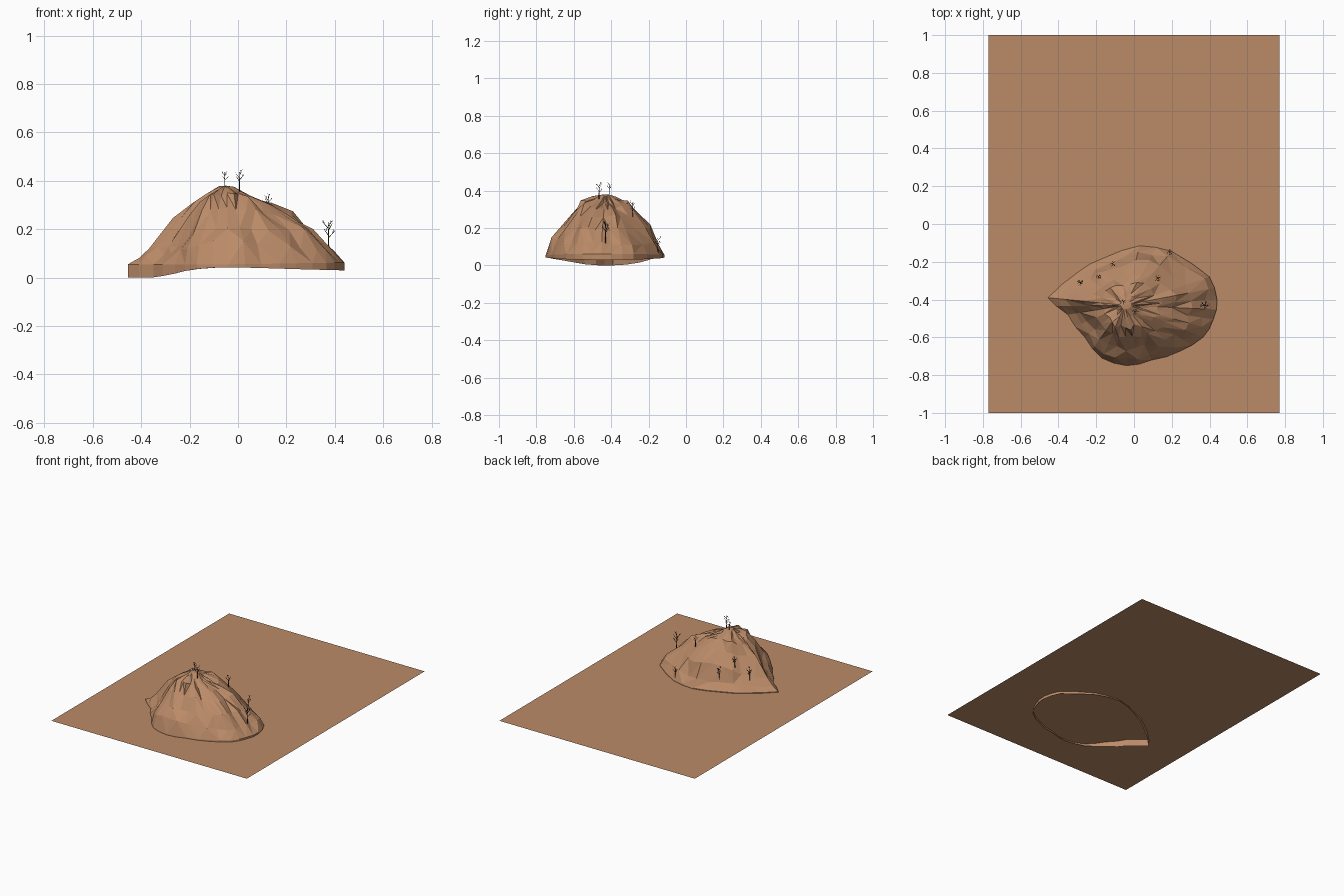
import bpy, bmesh, math, random
from mathutils import Vector
from mathutils.bvhtree import BVHTree

if "Cube" in bpy.data.objects:
    bpy.data.objects.remove(bpy.data.objects["Cube"])

random.seed(7)
GROUND_Z = 0.05


def material(name, color):
    m = bpy.data.materials.new(name)
    m.diffuse_color = (*color, 1)
    m.use_nodes = True
    m.node_tree.nodes["Principled BSDF"].inputs["Base Color"].default_value = m.diffuse_color
    return m


def make_object(name, bm, mat):
    mesh = bpy.data.meshes.new(name)
    bm.to_mesh(mesh)
    mesh.materials.append(mat)
    ob = bpy.data.objects.new(name, mesh)
    bpy.context.collection.objects.link(ob)
    return ob


earth = material("earth", (0.50, 0.26, 0.14))
bark = material("bark", (0.045, 0.025, 0.012))

# Flat ground sheet
bm = bmesh.new()
bm.faces.new([bm.verts.new((x, y, GROUND_Z)) for x, y in
              ((-0.77, -1), (0.77, -1), (0.77, 1), (-0.77, 1))])
make_object("ground_sheet", bm, earth)
bm.free()

# Rocky hill: footprint outline, and a height profile for each direction
peak = Vector((-0.05, -0.43))
outline = [(-.455, -.39), (-.29, -.25), (-.16, -.18), (.03, -.115), (.20, -.145),
           (.40, -.28), (.44, -.40), (.42, -.505), (.365, -.60), (.24, -.675),
           (.095, -.72), (-.04, -.75), (-.17, -.71), (-.26, -.60), (-.35, -.48)]
scales = [1, .9, .75, .55, .38, .2, .07]
profiles = {
    "left": [.055, .09, .125, .25, .315, .34, .378],
    "right": [.062, .12, .195, .265, .30, .335, .375],
    "front": [.055, .15, .21, .285, .35, .365, .378],
    "back": [.055, .11, .21, .30, .352, .368, .378],
}
rim_bottom = {"left": 0.0, "right": .03, "front": .042, "back": .043}


def blend(d, pick):
    w = d.normalized()
    side = "right" if w.x > 0 else "left"
    end = "back" if w.y > 0 else "front"
    return pick(side) * w.x ** 2 + pick(end) * w.y ** 2


points = []
for i, p in enumerate(outline):
    a, b = Vector(p), Vector(outline[(i + 1) % len(outline)])
    mid = (a + b) / 2
    points += [a, mid + (mid - peak).normalized() * 0.007]

bm = bmesh.new()
rings = [[]]
for p in points:
    z = blend(p - peak, lambda k: rim_bottom[k])
    rings[0].append(bm.verts.new((p.x, p.y, z)))
for level, s in enumerate(scales):
    ring = []
    for p in points:
        d = p - peak
        z = blend(d, lambda k: profiles[k][level])
        f = s
        if 0 < level < 6:
            f += random.uniform(-.045, .045)
            z += random.uniform(-.012, .008)
        q = peak + d * f
        ring.append(bm.verts.new((q.x, q.y, z)))
    rings.append(ring)
top = bm.verts.new((peak.x, peak.y, .38))
n = len(points)
for lower, upper in zip(rings, rings[1:]):
    for i in range(n):
        j = (i + 1) % n
        a, b, c, d = lower[i], lower[j], upper[j], upper[i]
        for tri in random.choice([((a, b, c), (a, c, d)), ((a, b, d), (b, c, d))]):
            bm.faces.new(tri)
for i in range(n):
    bm.faces.new((rings[-1][i], rings[-1][(i + 1) % n], top))
bmesh.ops.recalc_face_normals(bm, faces=bm.faces)
if top.normal.z < 0 or top.link_faces[0].normal.z < 0:
    bmesh.ops.reverse_faces(bm, faces=bm.faces)
surface = BVHTree.FromBMesh(bm)
make_object("rocky_hill", bm, earth)
bm.free()


# Bare trees standing on the hill
def twig(bm, a, b, r0, r1):
    axis = (b - a).normalized()
    u = axis.orthogonal().normalized()
    v = axis.cross(u)
    ends = []
    for p, r in ((a, r0), (b, r1)):
        ends.append([bm.verts.new(p + (u * math.cos(t) + v * math.sin(t)) * r)
                     for t in (k * math.tau / 4 for k in range(4))])
    for k in range(4):
        m = (k + 1) % 4
        bm.faces.new((ends[0][k], ends[0][m], ends[1][m], ends[1][k]))
    bm.faces.new(ends[1])


def tree(name, x, y, h):
    hit = surface.ray_cast(Vector((x, y, 1)), Vector((0, 0, -1)))[0]
    base = hit if hit else Vector((x, y, GROUND_Z))
    bm = bmesh.new()
    crown = base + Vector((random.uniform(-.004, .004), 0, h * .9))
    r = h * .035
    twig(bm, base - Vector((0, 0, .01)), crown, r, r * .3)
    turn = random.uniform(0, math.tau)
    for k in range(6):
        t = turn + k * 2.4
        start = base.lerp(crown, .4 + .09 * k)
        out = Vector((math.cos(t), math.sin(t), 1.1))
        tip = start + out * h * random.uniform(.16, .24)
        twig(bm, start, tip, r * .5, r * .2)
        for side in (-1, 1):
            bend = Vector((math.cos(t + side), math.sin(t + side), 1.5))
            twig(bm, start.lerp(tip, .6), start.lerp(tip, .6) + bend * h * .09,
                 r * .3, r * .12)
    make_object(name, bm, bark)
    bm.free()


spots = [(-.285, -.31, .09), (-.19, -.28, .075), (-.055, -.41, .065), (.005, -.465, .09),
         (.125, -.285, .085), (.19, -.15, .08), (.375, -.43, .12), (-.115, -.21, .08)]
for i, spot in enumerate(spots, 1):
    tree(f"bare_tree_{i}", *spot)
